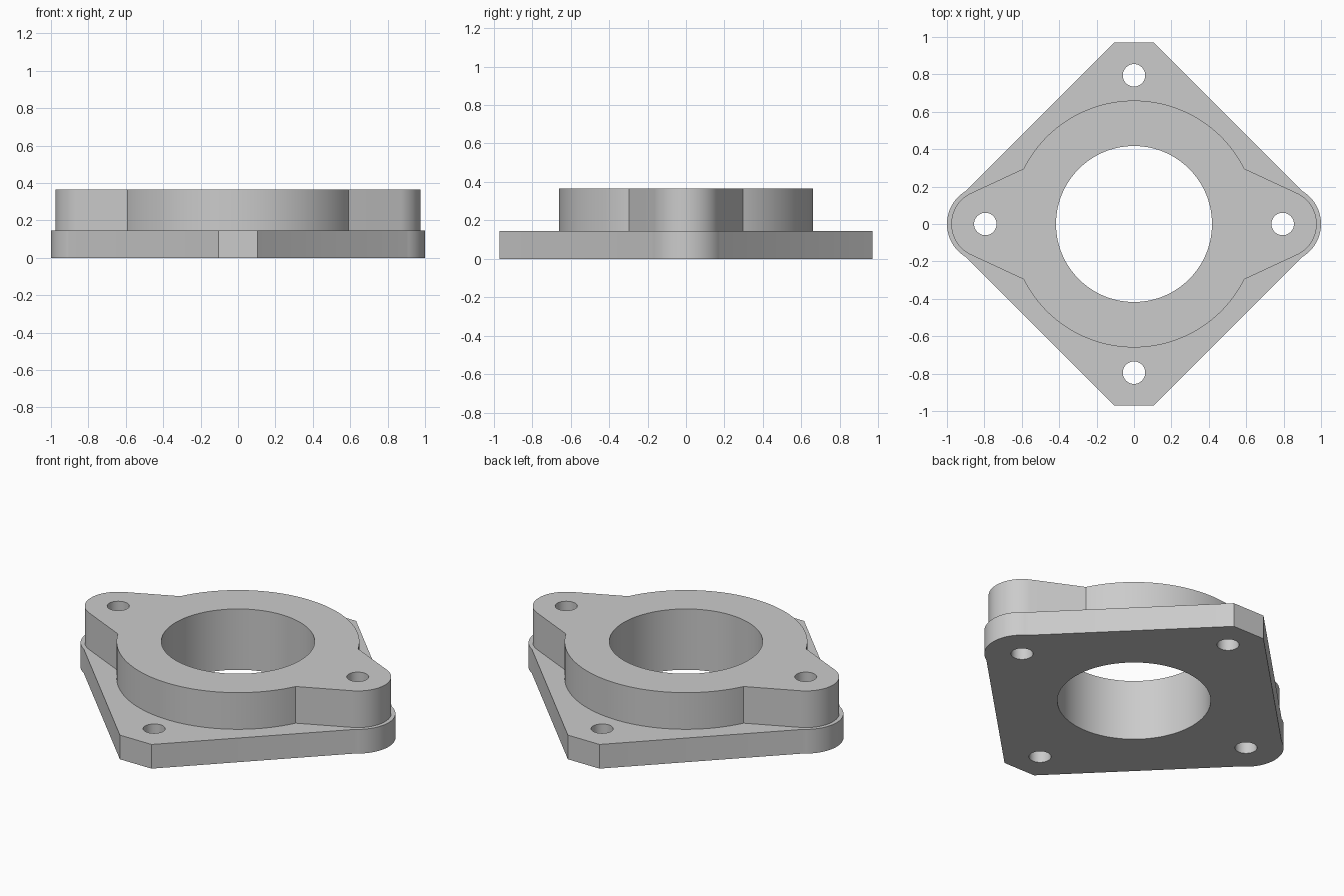
import bpy
import bmesh
from math import cos, sin, atan2, acos, hypot, radians, pi

cube = bpy.data.objects.get("Cube")
if cube:
    bpy.data.objects.remove(cube, do_unlink=True)

PLATE_TOP, HUB_TOP = 0.145, 0.365
BOLT_OFFSET, BOLT_RADIUS, BORE_RADIUS = 0.795, 0.06, 0.417
HUB_RADIUS = 0.66

metal = bpy.data.materials.new("light grey metal")
metal.use_nodes = True
grey = (0.6, 0.6, 0.6, 1)
metal.diffuse_color = grey
metal.node_tree.nodes["Principled BSDF"].inputs["Base Color"].default_value = grey


def arc(cx, radius, start, end, steps):
    return [(cx + radius * cos(start + (end - start) * i / steps),
             radius * sin(start + (end - start) * i / steps))
            for i in range(steps + 1)]


def mirrored(quarter):
    """Complete a first-quadrant outline, given from +x to +y, on both axes."""
    right = [(x, -y) for x, y in reversed(quarter)] + quarter
    full = right + [(-x, y) for x, y in reversed(right)]
    outline = []
    for p in full:
        if all(hypot(p[0] - q[0], p[1] - q[1]) > 1e-5 for q in outline):
            outline.append(p)
    return outline


def prism(name, outline, bottom, top):
    bm = bmesh.new()
    face = bm.faces.new([bm.verts.new((x, y, bottom)) for x, y in outline])
    extruded = bmesh.ops.extrude_face_region(bm, geom=[face], use_keep_orig=True)
    for v in extruded["geom"]:
        if isinstance(v, bmesh.types.BMVert):
            v.co.z = top
    bmesh.ops.recalc_face_normals(bm, faces=bm.faces[:])
    mesh = bpy.data.meshes.new(name)
    bm.to_mesh(mesh)
    bm.free()
    mesh.materials.append(metal)
    obj = bpy.data.objects.new(name, mesh)
    bpy.context.collection.objects.link(obj)
    return obj


def combine(target, tool, operation):
    mod = target.modifiers.new("combine", "BOOLEAN")
    mod.operation, mod.solver, mod.object = operation, "EXACT", tool
    bpy.context.view_layer.objects.active = target
    bpy.ops.object.modifier_apply(modifier=mod.name)
    bpy.data.objects.remove(tool, do_unlink=True)


# Diamond mounting plate: rounded side tips, clipped front and back tips
plate_quarter = arc(BOLT_OFFSET, 0.205, 0, radians(59), 14) + [(0.105, 0.97)]
flange = prism("mounting_flange", mirrored(plate_quarter), 0, PLATE_TOP)

# Raised round hub with two tapered lugs tangent to their rounded ends
lug_radius = 0.182
neck = (0.59, 0.296)
dx, dy = neck[0] - BOLT_OFFSET, neck[1]
tangent = atan2(dy, dx) - acos(lug_radius / hypot(dx, dy))
hub_quarter = (arc(BOLT_OFFSET, lug_radius, 0, tangent, 16)
               + arc(0, HUB_RADIUS, atan2(neck[1], neck[0]), pi / 2, 32))
hub = prism("raised_hub", mirrored(hub_quarter), PLATE_TOP / 2, HUB_TOP)
combine(flange, hub, "UNION")

# Central bore and four bolt holes, cut right through
holes = [(0, 0, BORE_RADIUS, 128)]
for side in (-1, 1):
    holes += [(side * BOLT_OFFSET, 0, BOLT_RADIUS, 40),
              (0, side * BOLT_OFFSET, BOLT_RADIUS, 40)]
for x, y, radius, sides in holes:
    circle = [(px, py + y) for px, py in arc(x, radius, 0, 2 * pi, sides)[:-1]]
    cutter = prism("hole_cutter", circle, -0.2, HUB_TOP + 0.2)
    cutter.hide_render = True
    combine(flange, cutter, "DIFFERENCE")

# Smooth curved walls, crisp rims
bpy.ops.object.select_all(action="DESELECT")
flange.select_set(True)
bpy.context.view_layer.objects.active = flange
bpy.ops.object.shade_smooth_by_angle(angle=radians(30))
